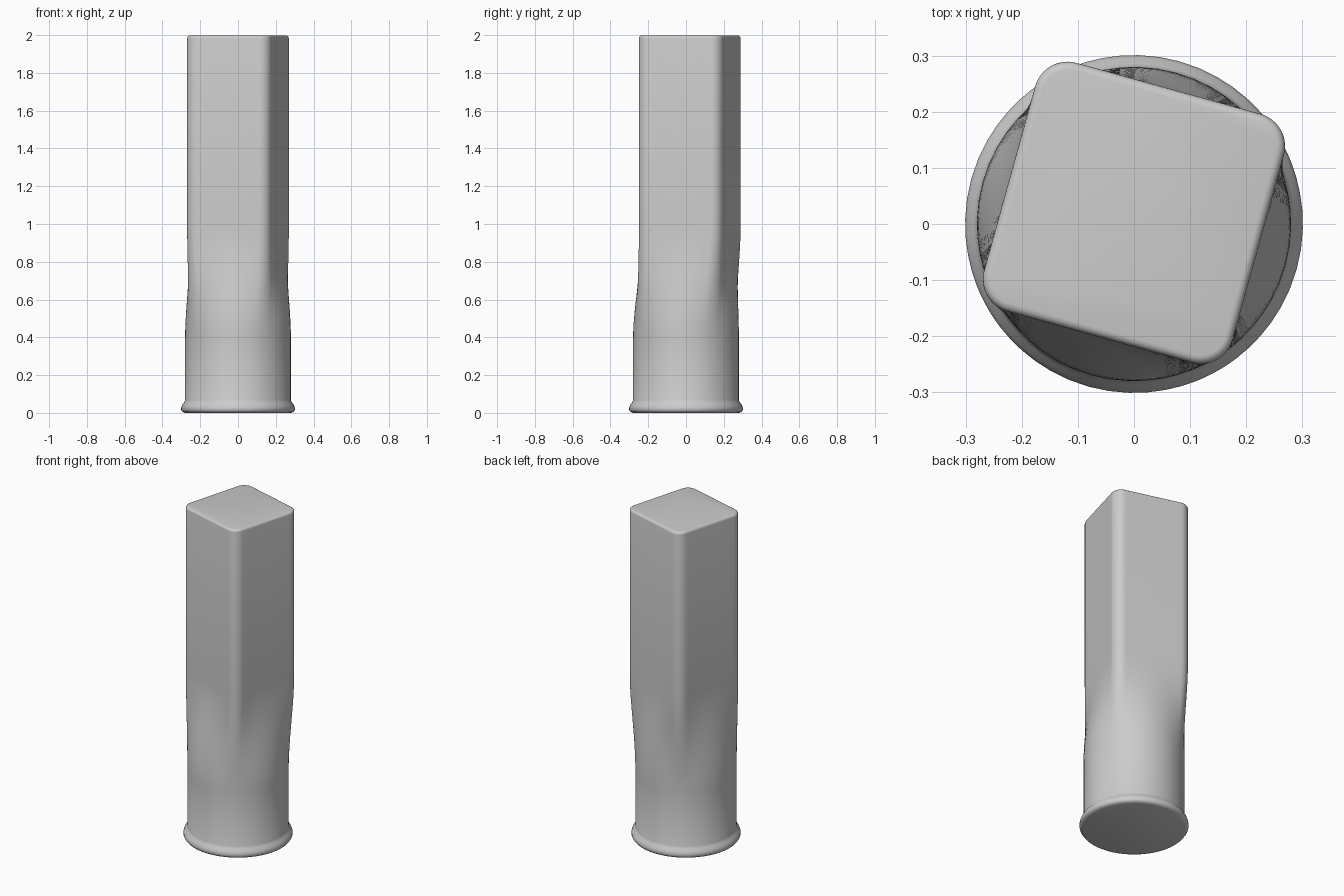
import bpy, bmesh
from math import pi, sin, cos, radians
from mathutils import Vector, Matrix

cube = bpy.data.objects.get("Cube")
if cube:
    bpy.data.objects.remove(cube, do_unlink=True)

# Single plain grey
grey = bpy.data.materials.new("light grey")
grey.use_nodes = True
colour = (0.6, 0.6, 0.6, 1)
grey.diffuse_color = colour
grey.node_tree.nodes["Principled BSDF"].inputs["Base Color"].default_value = colour

SIDES = 96
TURN = Matrix.Rotation(radians(-15.5), 2)
CENTRE = Vector((0, 0.02))      # the square end sits slightly off axis


def square_point(i, half, corner):
    """Point i of a rounded square, arcs at the corners and flats between."""
    per_side = SIDES // 4
    side, step = divmod(i, per_side)
    arc = per_side // 2
    inner = half - corner
    if step <= arc:
        a = step / arc * pi / 2
        p = Vector((inner + corner * cos(a), inner + corner * sin(a)))
    else:
        t = (step - arc) / (per_side - arc)
        p = Vector((inner - 2 * inner * t, half))
    return TURN @ Matrix.Rotation(side * pi / 2, 2) @ p + CENTRE


def circle_point(i, radius):
    """Point on the circle in the same direction as the square's point i."""
    return (square_point(i, 0.23, 0.06) - CENTRE).normalized() * radius


def skin(name, rings):
    bm = bmesh.new()
    loops = [[bm.verts.new((p.x, p.y, z)) for p in pts] for pts, z in rings]
    for low, high in zip(loops, loops[1:]):
        for i in range(SIDES):
            j = (i + 1) % SIDES
            bm.faces.new((low[i], low[j], high[j], high[i]))
    bm.faces.new(loops[0][::-1])
    bm.faces.new(loops[-1])
    mesh = bpy.data.meshes.new(name)
    bm.to_mesh(mesh)
    bm.free()
    mesh.materials.append(grey)
    obj = bpy.data.objects.new(name, mesh)
    bpy.context.collection.objects.link(obj)
    bpy.ops.object.select_all(action="DESELECT")
    obj.select_set(True)
    bpy.context.view_layer.objects.active = obj
    bpy.ops.object.shade_smooth_by_angle(angle=radians(40))
    return obj


rings = []

# Rounded lip and round lower tube
for radius, z in [(0.28, 0), (0.294, 0.005), (0.301, 0.015), (0.301, 0.028),
                  (0.296, 0.042), (0.286, 0.055), (0.28, 0.068), (0.28, 0.4)]:
    rings.append(([circle_point(i, radius) for i in range(SIDES)], z))

# Gradual change from round to square
STEPS = 16
for k in range(1, STEPS + 1):
    t = k / STEPS
    blend = t * t * (3 - 2 * t)
    ring = [circle_point(i, 0.28).lerp(square_point(i, 0.23, 0.06), blend)
            for i in range(SIDES)]
    rings.append((ring, 0.4 + 0.6 * t))

# Square upper tube with a softened closed top
for k in range(5):
    a = k / 4 * pi / 2
    inset = 0.015 * (1 - cos(a))
    rings.append(([square_point(i, 0.23 - inset, 0.06 - inset)
                   for i in range(SIDES)], 1.983 + 0.015 * sin(a)))

skin("round_to_square_tube", rings)
